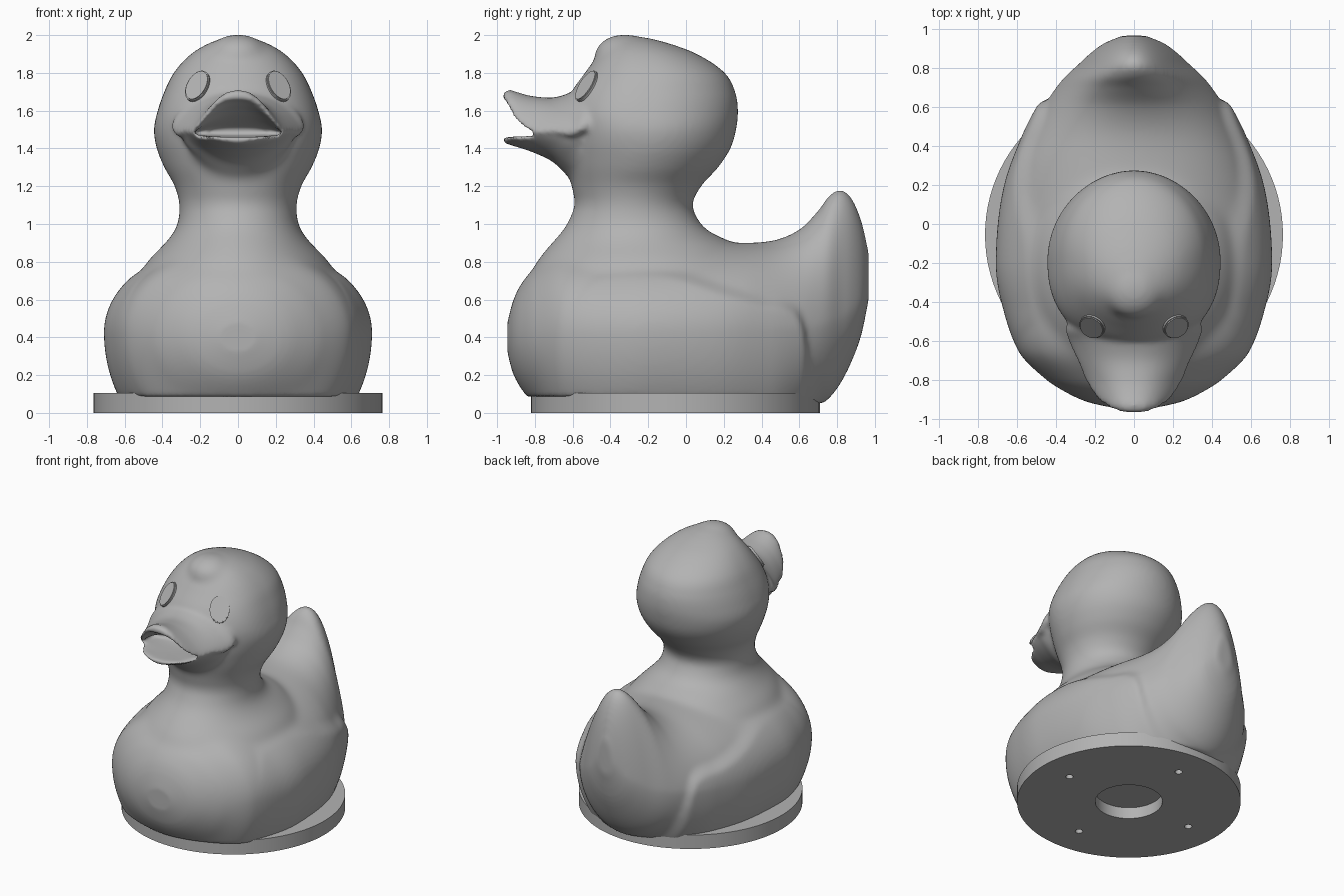
import bpy, bmesh, math
from mathutils import Vector
from mathutils.bvhtree import BVHTree

cube = bpy.data.objects.get("Cube")
if cube:
    bpy.data.objects.remove(cube, do_unlink=True)

grey = bpy.data.materials.new("plain_grey")
grey.use_nodes = True
grey.diffuse_color = (0.45, 0.45, 0.45, 1)
grey.node_tree.nodes["Principled BSDF"].inputs["Base Color"].default_value = (0.45, 0.45, 0.45, 1)


def ease(t):
    t = min(max(t, 0), 1)
    return t * t * (3 - 2 * t)


def sample(table, v):
    """Smoothly interpolate every column of a table keyed by its first column."""
    i = 0
    while i < len(table) - 2 and v > table[i + 1][0]:
        i += 1
    a, b = table[i], table[i + 1]
    p, q = table[max(i - 1, 0)], table[min(i + 2, len(table) - 1)]
    h = b[0] - a[0]
    t = (v - a[0]) / h
    out = [v]
    for k in range(1, len(a)):
        ma = (b[k] - p[k]) / (b[0] - p[0]) * h
        mb = (q[k] - a[k]) / (q[0] - a[0]) * h
        out.append(a[k] + (b[k] - a[k]) * ease(t)
                   + ma * t * (1 - t) ** 2 - mb * t * t * (1 - t))
    return out


def loft(bm, table, ring, steps, sides=96):
    """Skin closed rings placed along a table of stations."""
    rows = []
    for i in range(len(table) - 1):
        n = max(2, round(steps * (table[i + 1][0] - table[i][0])))
        rows += [sample(table, table[i][0] + (table[i + 1][0] - table[i][0]) * j / n) for j in range(n)]
    rows.append(list(table[-1]))
    angles = [2 * math.pi * j / sides for j in range(sides)]
    rings = [[bm.verts.new(ring(row, a)) for a in angles] for row in rows]
    for r, s in zip(rings, rings[1:]):
        for j in range(sides):
            k = (j + 1) % sides
            bm.faces.new((r[j], r[k], s[k], s[j]))
    bm.faces.new(rings[0][::-1])
    bm.faces.new(rings[-1])


def finish(bm, name):
    bmesh.ops.recalc_face_normals(bm, faces=bm.faces)
    mesh = bpy.data.meshes.new(name)
    bm.to_mesh(mesh)
    bm.free()
    mesh.materials.append(grey)
    obj = bpy.data.objects.new(name, mesh)
    bpy.context.collection.objects.link(obj)
    return obj


def select(obj):
    bpy.ops.object.select_all(action='DESELECT')
    obj.select_set(True)
    bpy.context.view_layer.objects.active = obj


# Body and tail stations: y, half width, top, widest height, bottom
BODY = [(-.945, .1, .48, .4, .32), (-.92, .22, .58, .4, .22), (-.88, .32, .67, .4, .14),
        (-.8, .45, .77, .4, .03), (-.65, .595, .87, .42, -.2), (-.4, .66, .89, .42, -.3),
        (-.1, .67, .9, .43, -.3), (.2, .63, .9, .43, -.3), (.45, .54, .91, .44, -.25),
        (.6, .465, .97, .45, -.1), (.7, .4, 1.07, .46, .03), (.76, .35, 1.15, .48, .08),
        (.82, .285, 1.18, .5, .16), (.88, .22, 1.13, .55, .28), (.93, .15, 1.01, .6, .42),
        (.967, .06, .85, .7, .6)]
# Upper edge of the folded wing: y, height
WING = [(-.65, .5), (-.5, .74), (-.35, .8), (-.1, .79), (.2, .69), (.4, .63),
        (.55, .6), (.62, .5), (.67, .2)]


def body_ring(row, a):
    y, w, top, mid, bot = row
    s, x = math.sin(a), w * math.cos(a)
    peak = 1 + .6 * ease((y - .3) / .5)
    z = mid + (top - mid) * s ** peak if s > 0 else mid + (mid - bot) * s
    if WING[0][0] < y < WING[-1][0]:
        edge = sample(WING, y)[1]
        lift = ease((edge - z) / .08) * ease((y + .65) / .45) * ease((.67 - y) / .05)
        x += math.copysign(.037 * lift * min(1, abs(x) / .2), x)
    return x, y, max(z, .05 + .035 * ease((.6 - y) / .4))


# Neck and head stations: z, front, back, half width
HEAD = [(.5, -.86, .45, .55), (.7, -.835, .42, .53), (.8, -.79, .37, .48), (.9, -.71, .25, .385),
        (.95, -.665, .14, .345), (1, -.63, .08, .32), (1.1, -.59, .035, .31),
        (1.2, -.605, .08, .335), (1.3, -.63, .17, .39), (1.4, -.64, .235, .43),
        (1.5, -.64, .265, .445), (1.6, -.64, .275, .425), (1.7, -.605, .26, .39),
        (1.8, -.535, .205, .34), (1.9, -.46, .06, .25), (1.96, -.4, -.1, .15),
        (1.99, -.34, -.22, .06)]


def head_ring(row, a):
    z, front, back, w = row
    s = math.sin(a)
    if s < 0:
        s = -abs(s) ** (1 - .22 * ease((z - 1.3) / .3))
    return w * math.cos(a), (front + back) / 2 + (back - front) / 2 * s, z


# Bill stations: y, half width, crown height, thickness, droop at the sides
UPPER = [(-.968, .05, 1.69, .035, .01), (-.955, .1, 1.705, .05, .03), (-.93, .15, 1.71, .06, .08),
         (-.9, .19, 1.7, .07, .12), (-.85, .225, 1.685, .08, .14), (-.8, .25, 1.675, .1, .14),
         (-.7, .29, 1.67, .14, .11), (-.6, .335, 1.7, .21, .11), (-.53, .35, 1.73, .24, .09),
         (-.4, .3, 1.72, .22, .08)]
LOWER = [(-.968, .05, 1.455, .025, 0), (-.95, .11, 1.46, .035, 0), (-.92, .16, 1.46, .045, -.01),
         (-.87, .2, 1.46, .06, -.01), (-.8, .235, 1.46, .085, -.02), (-.7, .27, 1.465, .14, -.02),
         (-.62, .3, 1.48, .23, -.02), (-.4, .3, 1.5, .3, 0)]


def bill_ring(row, a):
    y, w, crown, thick, droop = row
    u = math.cos(a)
    return w * u, y, crown - droop * abs(u) ** 2.3 - thick / 2 + thick / 2 * math.sin(a)


def jaw_ring(row, a):
    # Flat on top, with the underside tapering to a keel that runs into the throat
    y, w, crown, thick, droop = row
    u, s = math.cos(a), math.sin(a)
    depth = .12 * thick * (1 - s) if s > 0 else thick * (.12 + .88 * abs(s) ** 1.7)
    return w * u, y, crown - droop * u * u - depth


# Whole bird, fused into one smooth skin
bm = bmesh.new()
loft(bm, BODY, body_ring, 80, 128)
loft(bm, HEAD, head_ring, 50)
loft(bm, UPPER, bill_ring, 80, 64)
loft(bm, LOWER, jaw_ring, 80, 64)
tuft = bmesh.ops.create_uvsphere(bm, u_segments=32, v_segments=16, radius=1)["verts"]
for v in tuft:
    v.co = Vector((v.co.x * .16, v.co.y * .16 - .325, v.co.z * .112 + 1.893))
bird = finish(bm, "duck_body")
fuse = bird.modifiers.new("fuse", 'REMESH')
fuse.mode, fuse.voxel_size, fuse.use_smooth_shade = 'VOXEL', .015, True
relax = bird.modifiers.new("relax", 'SMOOTH')
relax.factor, relax.iterations = .5, 6
select(bird)
bpy.ops.object.convert(target='MESH')

# Blend the neck root, tuft and throat more softly
blend = bird.vertex_groups.new(name="blend")
for v in bird.data.vertices:
    x, y, z = v.co
    neck = ease((z - .68) / .1) * ease((1.08 - z) / .1) * ease((.4 - y) / .15)
    crown = .6 * ease((z - 1.82) / .08)
    throat = ease((z - 1.15) / .1) * ease((1.42 - z) / .08) * ease((y + .8) / .1) * ease((-.3 - y) / .1)
    blend.add([v.index], max(neck, crown, throat), 'REPLACE')
soften = bird.modifiers.new("soften", 'SMOOTH')
soften.factor, soften.iterations, soften.vertex_group = .5, 45, "blend"
select(bird)
bpy.ops.object.convert(target='MESH')
bpy.ops.object.shade_smooth()

# Eyes: thin oval discs seated on the head surface
tree = BVHTree.FromObject(bird, bpy.context.evaluated_depsgraph_get())
for side, name in ((1, "left_eye"), (-1, "right_eye")):
    spot = tree.ray_cast(Vector((side * .215, -2, 1.73)), Vector((0, 1, 0)))[0]
    normal = Vector((side * .45, -.7, .53)).normalized()
    bm = bmesh.new()
    bmesh.ops.create_cone(bm, cap_ends=True, segments=40, radius1=1, radius2=1, depth=.05)
    for v in bm.verts:
        v.co.x *= .068
        v.co.y *= .094
    rim = [e for e in bm.edges if all(v.co.z > 0 for v in e.verts)]
    bmesh.ops.bevel(bm, geom=rim, offset=.006, segments=2, affect='EDGES')
    eye = finish(bm, name)
    eye.rotation_mode = 'QUATERNION'
    eye.rotation_quaternion = normal.to_track_quat('Z', 'Y')
    eye.location = spot - normal * .014
    select(eye)
    bpy.ops.object.shade_smooth_by_angle()


# Round stand with a centre hole and four screw holes
def add_disc(bm, x, y, r, low, high, segments):
    verts = bmesh.ops.create_cone(bm, cap_ends=True, segments=segments, radius1=r,
                                  radius2=r, depth=high - low)["verts"]
    bmesh.ops.translate(bm, verts=verts, vec=(x, y, (low + high) / 2))


CENTRE = -.055
bm = bmesh.new()
add_disc(bm, 0, CENTRE, .765, 0, .105, 96)
stand = finish(bm, "stand")
bm = bmesh.new()
add_disc(bm, 0, CENTRE, .23, -.1, .3, 48)
for i in range(4):
    a = i * math.pi / 2
    add_disc(bm, .53 * math.cos(a), CENTRE + .53 * math.sin(a), .026, -.1, .3, 20)
cutter = finish(bm, "hole_cutter")
cutter.hide_render = True
cut = stand.modifiers.new("holes", 'BOOLEAN')
cut.operation, cut.object, cut.solver = 'DIFFERENCE', cutter, 'EXACT'
select(stand)
bpy.ops.object.convert(target='MESH')
bpy.data.objects.remove(cutter, do_unlink=True)
bpy.ops.object.shade_smooth_by_angle()
